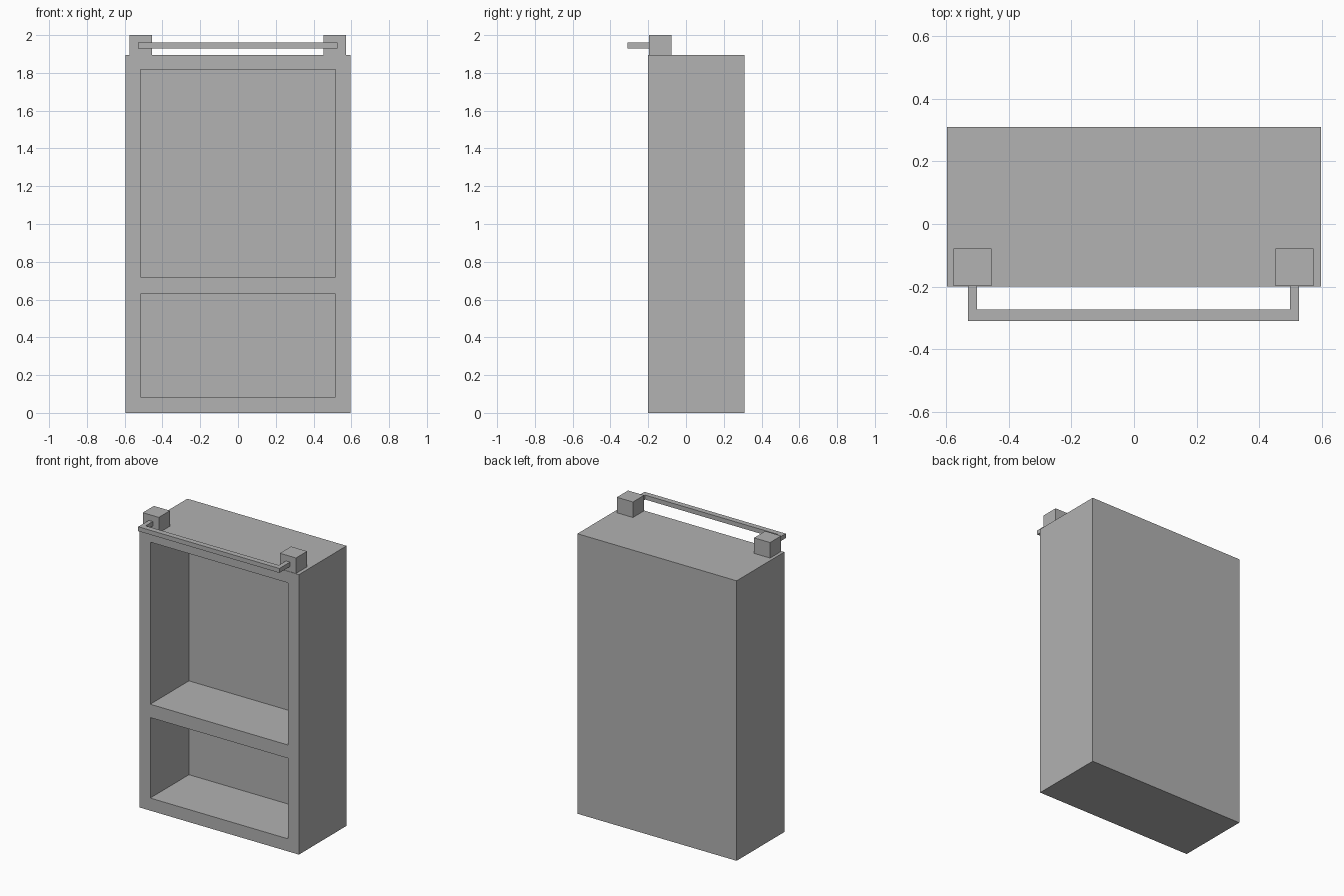
import bpy
import bmesh
from mathutils import Matrix, Vector

default = bpy.data.objects.get("Cube")
if default:
    bpy.data.objects.remove(default, do_unlink=True)

GREY = (0.445, 0.445, 0.445, 1.0)
grey = bpy.data.materials.new("plain grey")
grey.use_nodes = True
grey.diffuse_color = GREY
grey.node_tree.nodes["Principled BSDF"].inputs["Base Color"].default_value = GREY


def finish(name, bm):
    """Turn a bmesh into a flat-shaded grey object."""
    bmesh.ops.recalc_face_normals(bm, faces=bm.faces)
    mesh = bpy.data.meshes.new(name)
    bm.to_mesh(mesh)
    bm.free()
    mesh.materials.append(grey)
    obj = bpy.data.objects.new(name, mesh)
    bpy.context.collection.objects.link(obj)
    return obj


def box(name, low, high):
    """Box between two opposite corners."""
    low, high = Vector(low), Vector(high)
    bm = bmesh.new()
    place = Matrix.Translation((low + high) / 2) @ Matrix.Diagonal((*(high - low), 1))
    bmesh.ops.create_cube(bm, size=1, matrix=place)
    return finish(name, bm)


FRONT, BACK, TOP = -0.2, 0.31, 1.895
HALF_WIDTH = 0.596

# Cabinet body with two open compartments
body = box("cabinet_body", (-HALF_WIDTH, FRONT, 0), (HALF_WIDTH, BACK, TOP))
compartments = {"lower": (0.085, 0.63), "upper": (0.72, 1.817)}
for level, (floor, ceiling) in compartments.items():
    cutter = box(level + "_compartment_cutter",
                 (-0.517, FRONT - 0.1, floor), (0.516, 0.214, ceiling))
    cutter.hide_render = True
    cutter.hide_set(True)
    cutter.display_type = 'WIRE'
    cut = body.modifiers.new(level + " compartment", 'BOOLEAN')
    cut.operation = 'DIFFERENCE'
    cut.solver = 'EXACT'
    cut.object = cutter

# Apply the cuts and drop the helpers
graph = bpy.context.evaluated_depsgraph_get()
body.data = bpy.data.meshes.new_from_object(body.evaluated_get(graph))
for cut in list(body.modifiers):
    helper = cut.object
    body.modifiers.remove(cut)
    bpy.data.objects.remove(helper, do_unlink=True)

# Rail mounting blocks on the top front corners
for side, centre in (("left", 0.512), ("right", -0.515)):
    box(side + "_rail_block", (centre - 0.06, -0.197, TOP), (centre + 0.06, -0.078, 2.0))

# U-shaped rail: a flat outline raised to the bar's height
outer, inner, left_end = -0.53, -0.5, 0.527
rail_back, bar_back, bar_front = -0.197, -0.273, -0.31
outline = [(outer, rail_back), (outer, bar_front), (left_end, bar_front),
           (left_end, rail_back), (left_end - 0.03, rail_back),
           (left_end - 0.03, bar_back), (inner, bar_back), (inner, rail_back)]
bm = bmesh.new()
face = bm.faces.new([bm.verts.new((x, y, 1.93)) for x, y in outline])
raised = bmesh.ops.extrude_face_region(bm, geom=[face])["geom"]
bmesh.ops.translate(bm, vec=(0, 0, 0.03),
                    verts=[v for v in raised if isinstance(v, bmesh.types.BMVert)])
finish("front_rail", bm)
